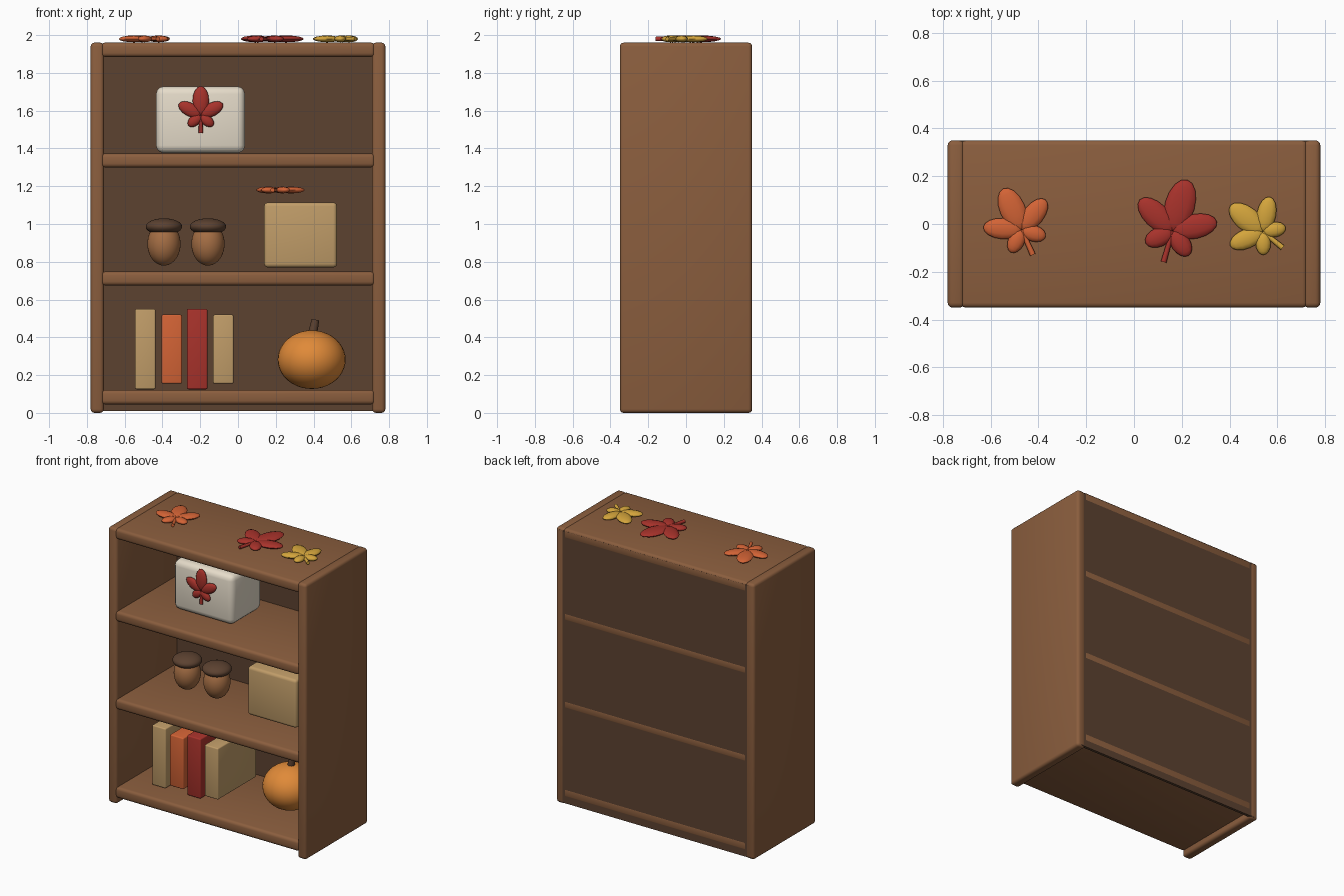
import bpy, bmesh, math
from mathutils import Matrix, Vector

if "Cube" in bpy.data.objects:
    bpy.data.objects.remove(bpy.data.objects["Cube"])


def mat(name, rgb):
    m = bpy.data.materials.new(name)
    m.diffuse_color = (*rgb, 1)
    m.use_nodes = True
    m.node_tree.nodes["Principled BSDF"].inputs["Base Color"].default_value = m.diffuse_color
    return m


WOOD = mat("wood_brown", (0.258, 0.112, 0.048))
DARK = mat("dark_brown", (0.107, 0.054, 0.030))
PUMPKIN = mat("pumpkin_orange", (0.745, 0.254, 0.040))
ORANGE = mat("leaf_orange", (0.65, 0.125, 0.036))
RED = mat("autumn_red", (0.39, 0.032, 0.024))
YELLOW = mat("golden_yellow", (0.66, 0.376, 0.045))
TAN = mat("tan", (0.53, 0.335, 0.140))
CREAM = mat("cream", (0.79, 0.716, 0.590))
NUT = mat("nut_brown", (0.376, 0.156, 0.058))


def finish(name, bm, material, angle=40):
    me = bpy.data.meshes.new(name)
    bm.to_mesh(me)
    bm.free()
    me.materials.append(material)
    ob = bpy.data.objects.new(name, me)
    bpy.context.collection.objects.link(ob)
    bpy.ops.object.select_all(action='DESELECT')
    ob.select_set(True)
    bpy.context.view_layer.objects.active = ob
    bpy.ops.object.shade_smooth_by_angle(angle=math.radians(angle))
    return ob


def box(name, x, y, z, material, bevel):
    """Rounded box from (min, max) pairs."""
    bm = bmesh.new()
    bmesh.ops.create_cube(bm, size=1)
    for v in bm.verts:
        v.co = Vector([a[0] + (c + 0.5) * (a[1] - a[0]) for a, c in zip((x, y, z), v.co)])
    if bevel:
        bmesh.ops.bevel(bm, geom=bm.edges[:], offset=bevel, segments=3,
                        profile=0.5, affect='EDGES')
    return finish(name, bm, material)


def ball(name, centre, radii, material):
    bm = bmesh.new()
    bmesh.ops.create_uvsphere(bm, u_segments=32, v_segments=20, radius=1,
                              matrix=Matrix.Translation(centre) @ Matrix.Diagonal((*radii, 1)))
    return finish(name, bm, material, 60)


def leaf(name, hub, length, tilt, material, upright=False):
    """Five flattened leaflets fanned around a hub, plus a stem."""
    bm = bmesh.new()
    base = Matrix.Translation(hub)
    if upright:
        base = base @ Matrix.Rotation(math.pi / 2, 4, 'X')
    base = base @ Matrix.Rotation(math.radians(tilt), 4, 'Z')
    for ang, ln, wd in ((0, 1, .56), (62, .85, .46), (-62, .85, .46),
                        (130, .55, .36), (-130, .55, .36)):
        ln, wd = ln * length, wd * length
        m = (base @ Matrix.Rotation(math.radians(ang), 4, 'Z')
             @ Matrix.Translation((0, ln / 2, 0)) @ Matrix.Rotation(-math.pi / 2, 4, 'X')
             @ Matrix.Diagonal((wd / 2, 0.018, ln / 2, 1)))
        bmesh.ops.create_uvsphere(bm, u_segments=12, v_segments=8, radius=1, matrix=m)
    stem = 0.6 * length
    bmesh.ops.create_cone(bm, cap_ends=True, segments=8, radius1=0.012, radius2=0.009,
                          depth=stem, matrix=base @ Matrix.Translation((0, -stem / 2, 0))
                          @ Matrix.Rotation(-math.pi / 2, 4, 'X'))
    return finish(name, bm, material, 60)


# Bookcase frame
for side, s in (("left", -1), ("right", 1)):
    box(side + "_side_panel", sorted((s * 0.71, s * 0.78)), (-0.35, 0.35), (0, 1.96), WOOD, 0.02)
for name, z0, z1 in (("bottom_shelf", .045, .122), ("lower_shelf", .675, .748),
                     ("upper_shelf", 1.30, 1.373), ("top_board", 1.885, 1.96)):
    box(name, (-0.725, 0.725), (-0.35, 0.35), (z0, z1), WOOD, 0.02)
box("back_panel", (-0.75, 0.75), (0.33, 0.349), (0.01, 1.945), DARK, 0)

# Books on the bottom shelf
for i, (x0, z0, z1, m) in enumerate(((-.545, .125, .55, TAN), (-.405, .155, .52, ORANGE),
                                     (-.27, .125, .55, RED), (-.132, .155, .52, TAN))):
    box(f"book_{i + 1}", (x0, x0 + .108), (-0.19, 0.24), (z0, z1), m, 0.008)

# Pumpkin with a bent-over stem
ball("pumpkin", (0.39, 0.03, 0.282), (0.18, 0.18, 0.155), PUMPKIN)
bm = bmesh.new()
bmesh.ops.create_cone(bm, cap_ends=True, segments=12, radius1=0.026, radius2=0.02, depth=0.1,
                      matrix=Matrix.Translation((0.4, 0.03, 0.445))
                      @ Matrix.Rotation(math.radians(12), 4, 'Y'))
finish("pumpkin_stem", bm, DARK)

# Acorns on the middle shelf
for i, x in enumerate((-0.392, -0.159)):
    ball(f"acorn_nut_{i + 1}", (x, -0.01, 0.895), (0.088, 0.088, 0.115), NUT)
    ball(f"acorn_cap_{i + 1}", (x, -0.01, 0.986), (0.096, 0.096, 0.044), DARK)

# Boxes
box("tan_box", (0.138, 0.524), (-0.095, 0.215), (0.77, 1.114), TAN, 0.02)
box("cream_box", (-0.434, 0.037), (-0.115, 0.22), (1.376, 1.728), CREAM, 0.04)

# Leaves
leaf("box_front_leaf", (-0.197, -0.13, 1.575), 0.155, 0, RED, upright=True)
leaf("floating_leaf", (0.21, 0.03, 1.18), 0.172, -15, ORANGE)
leaf("top_orange_leaf", (-0.47, -0.025, 1.98), 0.19, 24, ORANGE)
leaf("top_red_leaf", (0.161, -0.03, 1.98), 0.224, -16, RED)
leaf("top_yellow_leaf", (0.54, -0.033, 1.98), 0.176, 51, YELLOW)
